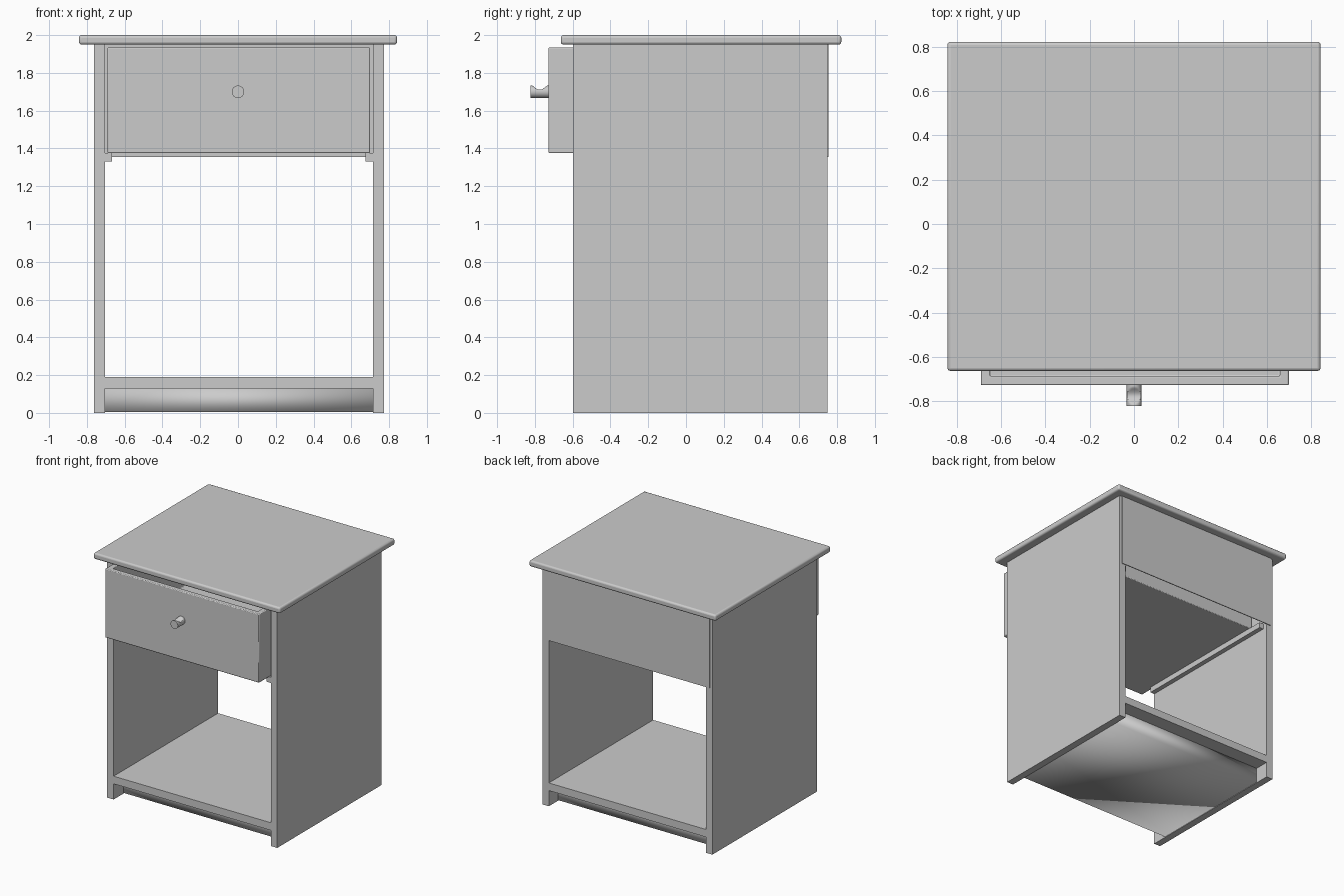
import bpy, bmesh, math
from mathutils import Vector

cube = bpy.data.objects.get("Cube")
if cube:
    bpy.data.objects.remove(cube, do_unlink=True)

# One plain grey for the whole piece
grey = bpy.data.materials.new("plain grey")
grey.use_nodes = True
colour = (0.6, 0.6, 0.6, 1)
grey.diffuse_color = colour
grey.node_tree.nodes["Principled BSDF"].inputs["Base Color"].default_value = colour


def add_object(name, bm):
    bmesh.ops.recalc_face_normals(bm, faces=bm.faces)
    mesh = bpy.data.meshes.new(name)
    bm.to_mesh(mesh)
    bm.free()
    mesh.materials.append(grey)
    obj = bpy.data.objects.new(name, mesh)
    bpy.context.collection.objects.link(obj)
    return obj


def smooth(obj, degrees):
    bpy.ops.object.select_all(action="DESELECT")
    obj.select_set(True)
    bpy.context.view_layer.objects.active = obj
    bpy.ops.object.shade_smooth_by_angle(angle=math.radians(degrees))


def board(name, x, y, z, round_edge=0):
    """Box between the given limits on each axis, optionally with rounded edges."""
    bm = bmesh.new()
    bmesh.ops.create_cube(bm, size=1)
    for v in bm.verts:
        v.co = Vector([lim[0] if c < 0 else lim[1] for c, lim in zip(v.co, (x, y, z))])
    obj = add_object(name, bm)
    if round_edge:
        bevel = obj.modifiers.new("rounded edges", "BEVEL")
        bevel.width = round_edge
        bevel.segments = 3
        smooth(obj, 40)
    return obj


# Cabinet limits
left, right = 0.772, -0.762
thick = 0.058
inner_l, inner_r = left - thick, right + thick
front, back = -0.597, 0.748
under_top = 1.95

# Carcass
board("table_top", (-0.842, 0.842), (-0.663, 0.822), (under_top, 2), 0.014)
board("left_side", (inner_l, left), (front, back), (0, under_top))
board("right_side", (right, inner_r), (front, back), (0, under_top))
board("lower_shelf", (inner_r, inner_l), (front, back), (0.128, 0.19))
plinth = board("plinth", (inner_r, inner_l), (front + 0.13, back - 0.12), (0.004, 0.128))
plinth.data.shade_smooth()
board("back_panel", (right + 0.02, left - 0.025), (back, back + 0.007), (1.355, under_top))

# Drawer runners
board("left_runner", (inner_l - 0.038, inner_l), (front, back - 0.04), (1.33, 1.375))
board("right_runner", (inner_r, inner_r + 0.038), (front, back - 0.04), (1.33, 1.375))

# Drawer, slightly pulled out: a box whose top is inset and sunk
bm = bmesh.new()
bmesh.ops.create_cube(bm, size=1)
for v in bm.verts:
    v.co = Vector((0.004 + v.co.x * 1.39, -0.07 + v.co.y * 1.315, 1.655 + v.co.z * 0.56))
top = max(bm.faces, key=lambda f: f.calc_center_median().z)
bmesh.ops.inset_region(bm, faces=[top], thickness=0.058)
hole = bmesh.ops.extrude_face_region(bm, geom=[top])["geom"]
bmesh.ops.translate(bm, vec=(0, 0, -0.5), verts=[g for g in hole if isinstance(g, bmesh.types.BMVert)])
if top.is_valid:
    bmesh.ops.delete(bm, geom=[top], context="FACES_ONLY")
drawer = add_object("drawer", bm)
bevel = drawer.modifiers.new("soft edges", "BEVEL")
bevel.width = 0.006
bevel.segments = 2
smooth(drawer, 40)

# Knob: a rod with a finger groove across its top
sides, radius, length, stations = 32, 0.033, 0.096, 16
bm = bmesh.new()
rings = []
for i in range(stations + 1):
    t = i / stations
    y = -0.822 + length * t
    groove = 0.022 * max(0, math.cos((t - 0.5) * math.pi / 0.8))
    ring = []
    for k in range(sides):
        a = math.tau * k / sides
        z = min(radius * math.sin(a), radius - groove)
        ring.append(bm.verts.new((radius * math.cos(a), y, 1.7 + z)))
    rings.append(ring)
for a, b in zip(rings, rings[1:]):
    for k in range(sides):
        n = (k + 1) % sides
        bm.faces.new((a[k], a[n], b[n], b[k]))
bm.faces.new(rings[0])
bm.faces.new(rings[-1])
smooth(add_object("drawer_knob", bm), 40)
